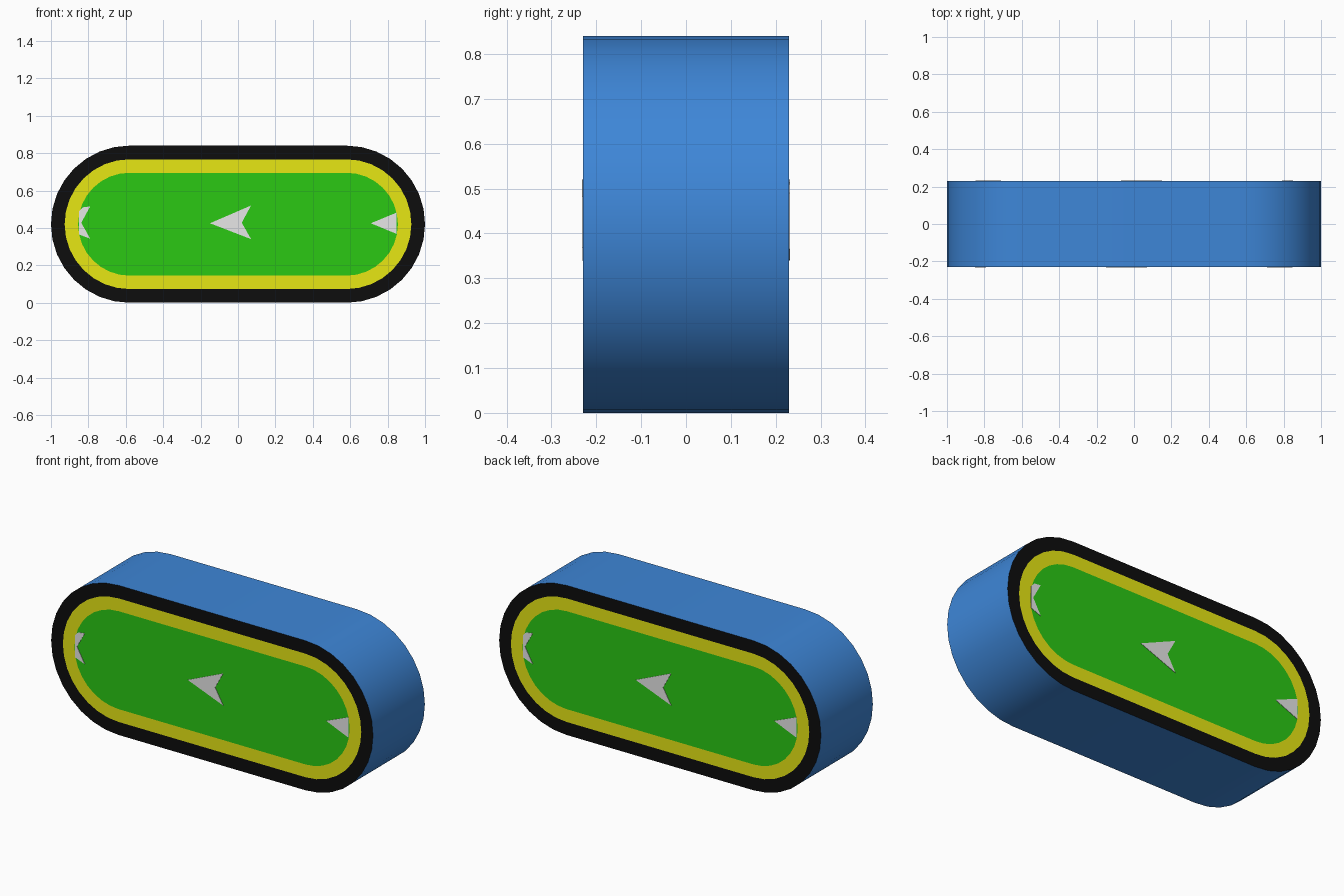
import bpy, bmesh, math

if "Cube" in bpy.data.objects:
    bpy.data.objects.remove(bpy.data.objects["Cube"])

HALF_Y, CX, R, CZ = 0.23, 0.58, 0.42, 0.42


def material(name, rgb):
    m = bpy.data.materials.new(name)
    m.diffuse_color = (*rgb, 1)
    m.use_nodes = True
    m.node_tree.nodes["Principled BSDF"].inputs["Base Color"].default_value = m.diffuse_color
    return m


blue = material("blue", (0.048, 0.24, 0.685))
black = material("black", (0.004, 0.004, 0.004))
yellow = material("yellow", (0.82, 0.82, 0.007))
green = material("green", (0.024, 0.58, 0.007))
white = material("pale_grey", (0.81, 0.81, 0.81))


def stadium(r, n=16):
    """Rounded-end outline in x, z."""
    return [(sx * CX + r * math.cos(a0 + math.pi * i / n),
             CZ + r * math.sin(a0 + math.pi * i / n))
            for sx, a0 in ((1, -math.pi / 2), (-1, math.pi / 2))
            for i in range(n + 1)]


def finish(bm, name, mats):
    bmesh.ops.recalc_face_normals(bm, faces=bm.faces)
    me = bpy.data.meshes.new(name)
    bm.to_mesh(me)
    bm.free()
    ob = bpy.data.objects.new(name, me)
    bpy.context.collection.objects.link(ob)
    for m in mats:
        me.materials.append(m)
    return ob


# Sign body: blue rim, with black and yellow rings and a green panel on each side
bm = bmesh.new()
radii = (R, R - 0.073, R - 0.145)
loops = [[[bm.verts.new((x, y, z)) for x, z in stadium(r)] for r in radii]
         for y in (-HALF_Y, HALF_Y)]


def bridge(a, b, mat):
    for i in range(len(a)):
        j = (i + 1) % len(a)
        bm.faces.new((a[i], a[j], b[j], b[i])).material_index = mat


bridge(loops[0][0], loops[1][0], 0)
for side in loops:
    bridge(side[0], side[1], 1)
    bridge(side[1], side[2], 2)
    bm.faces.new(side[2]).material_index = 3
body = finish(bm, "sign_body", (blue, black, yellow, green))
bpy.context.view_layer.objects.active = body
body.select_set(True)
bpy.ops.object.shade_smooth_by_angle(angle=math.radians(35))

# Arrowheads: one whole in the middle, two cut off by the panel ends
arrows = {
    "middle": [(-0.15, 0.425), (0.07, 0.52), (0.02, 0.428), (0.07, 0.34)],
    "left": [(-0.85, 0.49), (-0.83, 0.51), (-0.79, 0.515), (-0.838, 0.428),
             (-0.79, 0.342), (-0.85, 0.365)],
    "right": [(0.71, 0.425), (0.848, 0.482), (0.848, 0.368)],
}
for side, s in (("front", -1), ("back", 1)):
    for name, pts in arrows.items():
        bm = bmesh.new()
        # the back is the front turned half a circle
        f = bm.faces.new([bm.verts.new((-s * x, s * (HALF_Y - 0.001), z)) for x, z in pts])
        ext = bmesh.ops.extrude_face_region(bm, geom=[f])
        bmesh.ops.translate(bm, vec=(0, s * 0.003, 0),
                            verts=[v for v in ext["geom"] if isinstance(v, bmesh.types.BMVert)])
        finish(bm, f"{side}_{name}_arrow", (white,))
